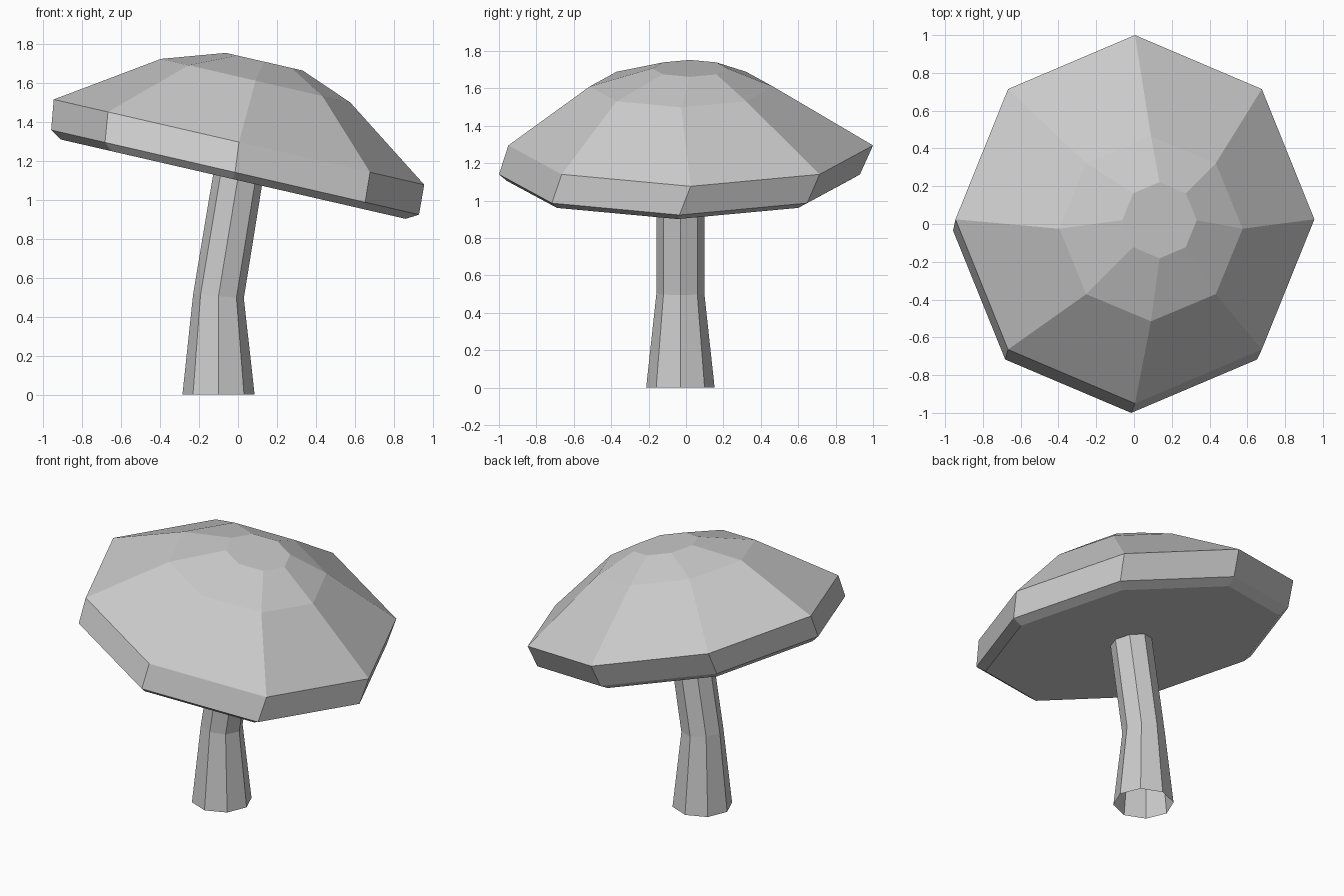
import bpy
import bmesh
from math import cos, sin, tau

SIDES = 8

if "Cube" in bpy.data.objects:
    bpy.data.objects.remove(bpy.data.objects["Cube"], do_unlink=True)

grey = bpy.data.materials.new("plain grey")
grey.use_nodes = True
grey.diffuse_color = (0.6, 0.6, 0.6, 1)
grey.node_tree.nodes["Principled BSDF"].inputs["Base Color"].default_value = (0.6, 0.6, 0.6, 1)


def loft(name, rings, close_start, close_end):
    """Skin tilted octagons given as (x, y, z, x radius, y radius, slope)."""
    bm = bmesh.new()
    loops = []
    for x, y, z, rx, ry, slope in rings:
        loop = []
        for i in range(SIDES):
            dx = rx * cos(tau * i / SIDES)
            dy = ry * sin(tau * i / SIDES)
            loop.append(bm.verts.new((x + dx, y + dy, z + slope * dx)))
        loops.append(loop)
    for low, high in zip(loops, loops[1:]):
        for i in range(SIDES):
            j = (i + 1) % SIDES
            bm.faces.new((low[i], low[j], high[j], high[i]))
    if close_start:
        bm.faces.new(loops[0][::-1])
    if close_end:
        bm.faces.new(loops[-1])
    mesh = bpy.data.meshes.new(name)
    bm.to_mesh(mesh)
    bm.free()
    mesh.materials.append(grey)
    obj = bpy.data.objects.new(name, mesh)
    bpy.context.collection.objects.link(obj)
    return obj


# Bent stem, open at the foot, ending just inside the cap
loft("stem", [
    (-0.10, -0.03, 0.0, 0.185, 0.183, 0),
    (-0.10, -0.03, 0.505, 0.13, 0.128, -0.08),
    (0.0, -0.03, 1.115, 0.125, 0.128, -0.23),
], False, False)

# Leaning cap: underside, rim, shoulder and flat crown
TILT = -0.23
loft("cap", [
    (-0.025, -0.045, 1.105, 0.885, 0.912, TILT),
    (-0.015, -0.035, 1.14, 0.943, 0.965, TILT),
    (0.005, 0.025, 1.295, 0.95, 0.975, TILT),
    (0.09, -0.025, 1.61, 0.485, 0.49, TILT),
    (0.135, 0.02, 1.707, 0.197, 0.202, TILT),
], True, True)
